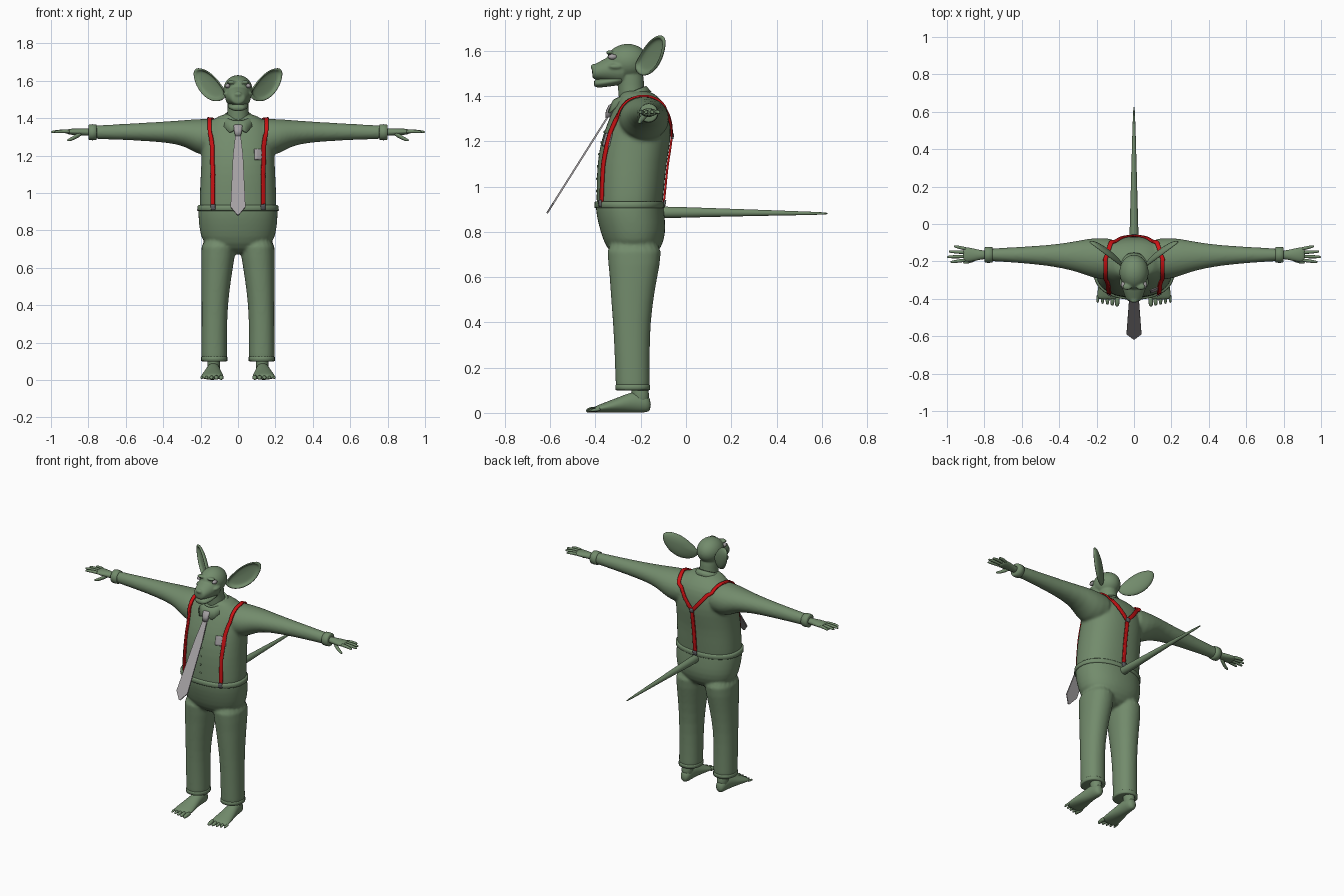
import bpy, bmesh, math
from mathutils import Vector, Matrix
from mathutils.bvhtree import BVHTree

cube = bpy.data.objects.get("Cube")
if cube:
    bpy.data.objects.remove(cube)


def material(name, rgb):
    m = bpy.data.materials.new(name)
    m.use_nodes = True
    m.diffuse_color = (*rgb, 1)
    m.node_tree.nodes["Principled BSDF"].inputs["Base Color"].default_value = (*rgb, 1)
    return m


GREEN = material("sage green", (.17, .26, .15))
RED = material("strap red", (.6, .006, .007))
GREY = material("tie grey", (.37, .35, .36))
DARK = material("clip grey", (.13, .13, .14))


def loft(bm, axis, rings, mirror=False, n=20, power=2.0):
    """Skin rings (position on axis, two centre coordinates, two radii)."""
    for side in ((1, -1) if mirror else (1,)):
        loops = []
        for t, a, b, ra, rb in rings:
            loop = []
            for i in range(n):
                ang = math.tau * i / n
                c, s = math.cos(ang), math.sin(ang)
                u = a + ra * math.copysign(abs(c) ** (2 / power), c)
                v = b + rb * math.copysign(abs(s) ** (2 / power), s)
                x, y, z = {"x": (t, u, v), "y": (u, t, v), "z": (u, v, t)}[axis]
                loop.append(bm.verts.new((x * side, y, z)))
            loops.append(loop)
        bridge(bm, loops)


def bridge(bm, loops):
    for p, q in zip(loops, loops[1:]):
        for i in range(len(p)):
            j = (i + 1) % len(p)
            bm.faces.new((p[i], p[j], q[j], q[i]))
    bm.faces.new(loops[0])
    bm.faces.new(loops[-1])


def ball(bm, centre, radii, mirror=False):
    for side in ((1, -1) if mirror else (1,)):
        c = Vector((centre[0] * side, centre[1], centre[2]))
        bmesh.ops.create_uvsphere(bm, u_segments=20, v_segments=12, radius=1,
                                  matrix=Matrix.Translation(c) @ Matrix.Diagonal((*radii, 1)))


def finish(name, bm, mat, subsurf=0, voxel=0, relax=0, thickness=0, smooth=True):
    bmesh.ops.recalc_face_normals(bm, faces=bm.faces)
    mesh = bpy.data.meshes.new(name)
    bm.to_mesh(mesh)
    bm.free()
    mesh.materials.append(mat)
    mesh.polygons.foreach_set("use_smooth", [smooth] * len(mesh.polygons))
    obj = bpy.data.objects.new(name, mesh)
    bpy.context.scene.collection.objects.link(obj)
    if thickness:
        mod = obj.modifiers.new("thickness", "SOLIDIFY")
        mod.thickness, mod.offset = thickness, 0
    if subsurf:
        mod = obj.modifiers.new("subdivide", "SUBSURF")
        mod.levels = mod.render_levels = subsurf
    if voxel:
        mod = obj.modifiers.new("fuse", "REMESH")
        mod.mode, mod.voxel_size, mod.use_smooth_shade = "VOXEL", voxel, True
        mod = obj.modifiers.new("relax", "SMOOTH")
        mod.factor, mod.iterations = .5, relax
    return obj


# Shirt: torso and sleeves fused together
bm = bmesh.new()
loft(bm, "z", [(.88, 0, -.25, .2, .143), (.92, 0, -.25, .207, .146), (1, 0, -.245, .205, .15),
               (1.1, 0, -.24, .2, .153), (1.2, 0, -.222, .195, .155), (1.28, 0, -.207, .195, .141),
               (1.35, 0, -.2, .18, .118), (1.39, 0, -.205, .14, .09), (1.43, 0, -.225, .075, .062)],
     n=32, power=2.3)
loft(bm, "x", [(.06, -.19, 1.3, .115, .1), (.19, -.185, 1.295, .113, .103), (.25, -.178, 1.312, .1, .082),
               (.32, -.172, 1.325, .079, .063), (.45, -.168, 1.327, .056, .052),
               (.62, -.165, 1.327, .043, .043), (.77, -.165, 1.325, .034, .036),
               (.78, -.165, 1.325, .034, .036)], mirror=True)
shirt = finish("shirt", bm, GREEN, subsurf=1, voxel=.008, relax=8)

# Trousers: hips and legs fused together
bm = bmesh.new()
loft(bm, "z", [(.93, 0, -.25, .208, .147), (.92, 0, -.25, .212, .15), (.87, 0, -.245, .213, .151),
               (.8, 0, -.233, .206, .145), (.73, 0, -.23, .19, .125), (.67, 0, -.228, .09, .07)],
     n=32, power=2.2)
loft(bm, "z", [(.78, .1, -.23, .1, .135), (.65, .108, -.228, .09, .113), (.55, .116, -.236, .081, .1),
               (.4, .125, -.24, .07, .083), (.25, .127, -.238, .069, .078), (.11, .127, -.235, .069, .076),
               (.1, .127, -.235, .069, .076)], mirror=True, power=2.2)
finish("trousers", bm, GREEN, subsurf=1, voxel=.008, relax=6)

# Waistband, sleeve cuffs and trouser hems
bm = bmesh.new()
loft(bm, "z", [(.905, 0, -.25, .215, .152), (.908, 0, -.25, .218, .155),
               (.93, 0, -.25, .217, .154), (.935, 0, -.25, .212, .15)], n=40, power=2.25)
finish("waistband", bm, GREEN)
bm = bmesh.new()
loft(bm, "x", [(x, -.165, 1.325, r, r) for x, r in
               ((.755, .034), (.758, .041), (.777, .043), (.797, .041), (.8, .034))], mirror=True)
finish("sleeve_cuffs", bm, GREEN)
bm = bmesh.new()
loft(bm, "z", [(z, .127, -.235, r, r + .007) for z, r in
               ((.1, .064), (.102, .07), (.122, .07), (.126, .066))], mirror=True, n=28, power=2.2)
finish("trouser_hems", bm, GREEN)

# Hands with four fingers and a thumb
bm = bmesh.new()
loft(bm, "x", [(.77, -.165, 1.325, .022, .02), (.82, -.165, 1.326, .024, .019),
               (.86, -.165, 1.327, .036, .019), (.9, -.163, 1.328, .04, .016),
               (.915, -.163, 1.328, .036, .012)], mirror=True)
for y, tip_x, tip_y in ((-.192, .982, -.203), (-.173, 1.0, -.176), (-.153, .99, -.147), (-.134, .963, -.12)):
    loft(bm, "x", [(.89, y, 1.328, .0105, .012), ((.89 + tip_x) / 2, (y + tip_y) / 2, 1.331, .0095, .01),
                   (tip_x - .008, tip_y, 1.327, .008, .008), (tip_x, tip_y, 1.326, .004, .004)],
         mirror=True, n=10)
loft(bm, "x", [(.83, -.175, 1.322, .014, .013), (.865, -.193, 1.303, .014, .014),
               (.895, -.204, 1.286, .01, .01), (.915, -.207, 1.282, .005, .006)], mirror=True, n=10)
finish("hands", bm, GREEN, subsurf=1)

# Bare feet with five toes
bm = bmesh.new()
loft(bm, "y", [(-.155, .13, .035, .018, .025), (-.175, .13, .042, .033, .041), (-.22, .131, .05, .036, .049),
               (-.27, .134, .041, .043, .04), (-.34, .137, .027, .057, .026), (-.39, .138, .018, .061, .017),
               (-.405, .138, .014, .056, .011)], mirror=True)
loft(bm, "z", [(.03, .13, -.2, .034, .038), (.08, .13, -.2, .034, .038), (.15, .13, -.21, .036, .04)],
     mirror=True)
for i in range(5):
    x, r, tip = .088 + .026 * i, .015 - .0015 * i, -.443 + .005 * i
    loft(bm, "y", [(-.375, x, .016, r, r), (tip + .02, x + .002, .014, r * .9, r * .9),
                   (tip, x + .002, .009, r * .6, r * .6)], mirror=True, n=10)
finish("feet", bm, GREEN, subsurf=1)

# Head: skull, muzzle, brows, nose and neck fused together
bm = bmesh.new()
ball(bm, (0, -.258, 1.552), (.08, .096, .079))
loft(bm, "y", [(-.25, 0, 1.515, .066, .07), (-.3, 0, 1.518, .074, .068), (-.345, 0, 1.517, .064, .056),
               (-.385, 0, 1.51, .05, .041), (-.408, 0, 1.506, .04, .033), (-.415, 0, 1.506, .028, .024)])
ball(bm, (.036, -.336, 1.592), (.026, .018, .01), True)
ball(bm, (.058, -.31, 1.53), (.022, .035, .014), True)
ball(bm, (0, -.408, 1.528), (.023, .014, .014))
loft(bm, "z", [(1.36, 0, -.24, .064, .06), (1.42, 0, -.241, .058, .058), (1.47, 0, -.245, .055, .06),
               (1.53, 0, -.255, .06, .065)])
finish("head", bm, GREEN, subsurf=1, voxel=.005, relax=5)
bm = bmesh.new()
loft(bm, "y", [(-.26, 0, 1.48, .05, .025), (-.31, 0, 1.468, .058, .023), (-.36, 0, 1.46, .052, .021),
               (-.392, 0, 1.456, .042, .02), (-.408, 0, 1.456, .028, .014)])
finish("lower_jaw", bm, GREEN, subsurf=1)
bm = bmesh.new()
ball(bm, (.056, -.325, 1.573), (.013, .02, .012), True)
finish("eyes", bm, GREY)

# Large dished ears
outline = [(.055, 1.525), (.08, 1.565), (.13, 1.632), (.19, 1.67), (.238, 1.668),
           (.236, 1.61), (.205, 1.54), (.15, 1.492), (.09, 1.487)]
root, back = Vector((.06, -.225, 0)), Vector((-.6, .8, 0))
middle = Vector((.15, 0, 1.58))
bm = bmesh.new()
for side in (1, -1):
    loops = []
    for scale, depth in ((.1, .012), (.6, .01), (.82, .006), (.88, -.008), (1, -.006),
                         (1.02, .002), (.9, .014), (.5, .024), (.1, .026)):
        loop = []
        for x, z in outline:
            p = middle + (Vector((x, 0, z)) - middle) * scale
            p.y = root.y + .75 * (p.x - root.x)
            p += back * depth
            loop.append(bm.verts.new((p.x * side, p.y, p.z)))
        loops.append(loop)
    bridge(bm, loops)
finish("ears", bm, GREEN, subsurf=2)

# Tail
bm = bmesh.new()
loft(bm, "y", [(-.14, 0, .886, .026, .027), (-.08, 0, .886, .025, .026), (.2, 0, .885, .017, .017),
               (.5, 0, .882, .009, .009), (.62, 0, .881, .004, .005), (.625, 0, .881, .002, .002)])
finish("tail", bm, GREEN, subsurf=1)

# Shirt collar, tilted forward, with points at the front
bm = bmesh.new()
rows = []
for radius, drop in ((.064, -.012), (.072, -.01), (.092, .022)):
    row = []
    for i in range(48):
        ang = math.tau * i / 48
        front = max(0, -math.sin(ang))
        point = math.exp(-((abs(math.cos(ang)) - .5) / .2) ** 2) * front if drop > 0 else 0
        y = -.248 + radius * math.sin(ang)
        z = 1.4 + .42 * (y + .248) - drop - .024 * point
        row.append(bm.verts.new((radius * math.cos(ang), y - .012 * point, z)))
    rows.append(row)
for p, q in zip(rows, rows[1:]):
    for i in range(48):
        bm.faces.new((p[i - 1], p[i], q[i], q[i - 1]))
finish("collar", bm, GREEN, thickness=.007)

# Tie hanging forward in a straight plane, with a knot
bm = bmesh.new()
edge = [(1.32, .013), (1.2, .027), (.925, .04), (.882, .004)]
line = lambda z: -.357 - (1.29 - z) * .63
pairs = [[bm.verts.new((s * w, line(z), z)) for s in (-1, 1)] for z, w in edge]
for p, q in zip(pairs, pairs[1:]):
    bm.faces.new((p[0], p[1], q[1], q[0]))
finish("tie", bm, GREY, thickness=.008, smooth=False)
bm = bmesh.new()
loft(bm, "z", [(1.305, 0, -.345, .015, .012), (1.335, 0, -.338, .022, .016),
               (1.36, 0, -.325, .025, .016), (1.367, 0, -.318, .02, .012)], n=12, power=3)
finish("tie_knot", bm, GREY)

# Surface of the shirt, for laying the straps and plates on it
bpy.context.view_layer.update()
surface = BVHTree.FromObject(shirt, bpy.context.evaluated_depsgraph_get())


def ribbon(name, mat, paths, half, lift, thickness, steps=10):
    """Strips that follow paths laid on the shirt."""
    bm = bmesh.new()
    for path in paths:
        pts = [Vector(p) for p in path]
        dense = [p.lerp(q, k / steps) for p, q in zip(pts, pts[1:]) for k in range(steps)] + pts[-1:]
        snapped = [surface.find_nearest(p)[:2] for p in dense]
        rows = []
        for i, (p, normal) in enumerate(snapped):
            ahead = snapped[min(i + 1, len(snapped) - 1)][0] - snapped[max(i - 1, 0)][0]
            across = ahead.cross(normal).normalized()
            row = []
            for k in range(-2, 3):
                hit, nrm = surface.find_nearest(p + across * half * k / 2)[:2]
                row.append(bm.verts.new(hit + nrm * lift))
            rows.append(row)
        for p, q in zip(rows, rows[1:]):
            for k in range(4):
                bm.faces.new((p[k], p[k + 1], q[k + 1], q[k]))
    return finish(name, bm, mat, thickness=thickness)


# Braces: two straps over the shoulders joining into one at the back
def both(path):
    return [[(s * x, y, z) for x, y, z in path] for s in (1, -1)]


over = [(.138, -.38, .93), (.142, -.38, 1.1), (.148, -.35, 1.25), (.152, -.27, 1.37), (.153, -.19, 1.42),
        (.12, -.09, 1.37), (.06, -.05, 1.29), (0, -.05, 1.22)]
down = [(0, -.05, 1.23), (0, -.07, 1.1), (0, -.09, .93)]
ribbon("braces", RED, both(over) + [down], .011, .006, .009)
ribbon("brace_clips", DARK, both([(.138, -.39, .905), (.138, -.39, .94)])
       + [[(0, -.05, 1.21), (0, -.05, 1.235)], [(0, -.09, .91), (0, -.09, .94)]], .012, .011, .009, 3)

# Chest pocket and shirt buttons
ribbon("chest_pocket", GREY, [[(.126, -.37, 1.18), (.126, -.36, 1.24)]], .033, .003, .005, 6)
bm = bmesh.new()
for i in range(6):
    spot = surface.find_nearest(Vector((0, -.4, .98 + .055 * i)))[0]
    ball(bm, spot, (.006, .004, .006))
finish("buttons", bm, GREEN)
